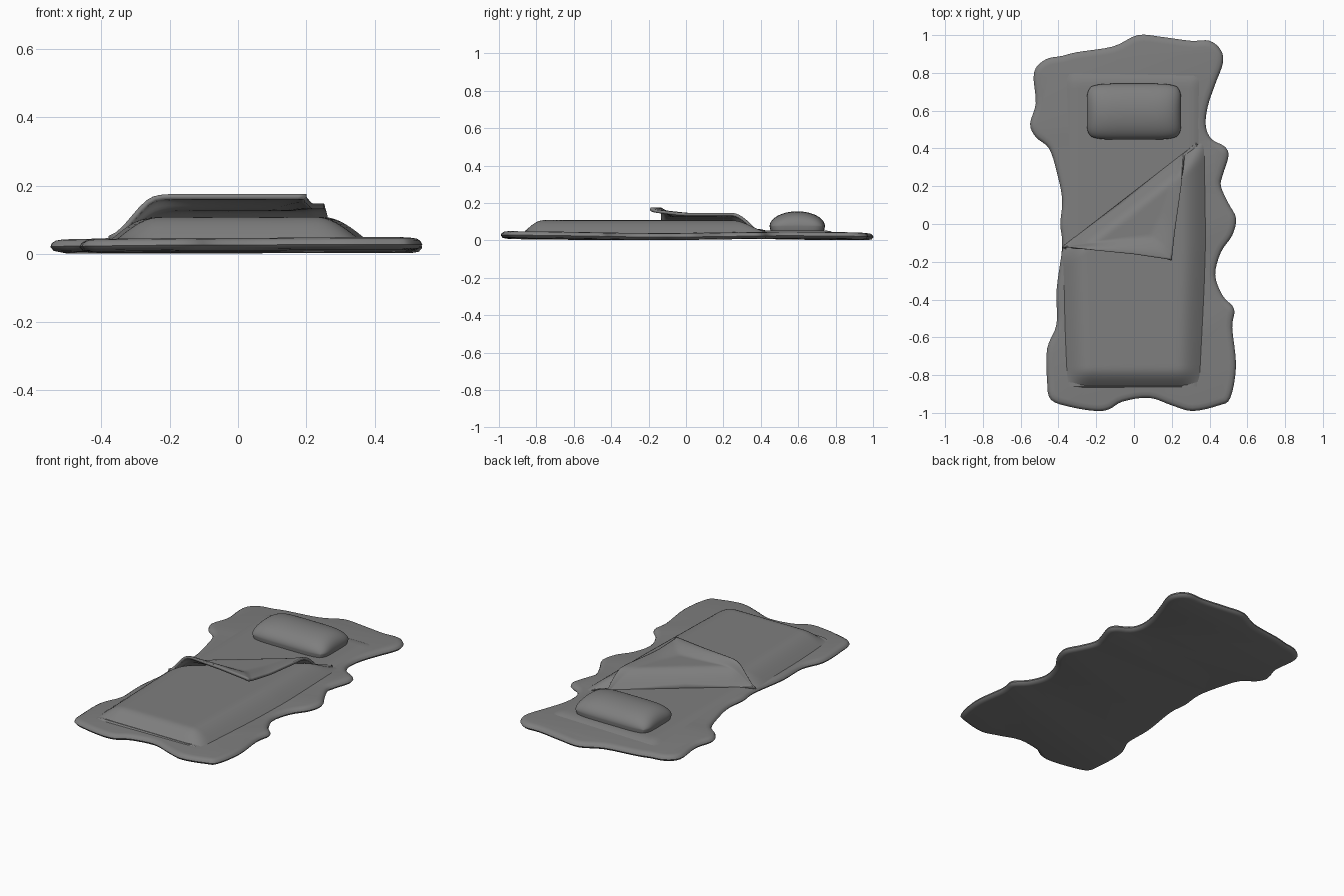
import bpy, bmesh, math
from mathutils import Vector

cube = bpy.data.objects.get("Cube")
if cube:
    bpy.data.objects.remove(cube, do_unlink=True)

grey = bpy.data.materials.new("cloth_grey")
grey.use_nodes = True
COLOUR = (0.21, 0.21, 0.21, 1)
grey.diffuse_color = COLOUR
bsdf = next(n for n in grey.node_tree.nodes if n.type == 'BSDF_PRINCIPLED')
bsdf.inputs["Base Color"].default_value = COLOUR
bsdf.inputs["Roughness"].default_value = 0.8


def finish(name, bm, angle=50):
    mesh = bpy.data.meshes.new(name)
    bm.to_mesh(mesh)
    bm.free()
    obj = bpy.data.objects.new(name, mesh)
    bpy.context.collection.objects.link(obj)
    mesh.materials.append(grey)
    bpy.ops.object.select_all(action='DESELECT')
    obj.select_set(True)
    bpy.context.view_layer.objects.active = obj
    bpy.ops.object.shade_smooth_by_angle(angle=math.radians(angle))
    return obj


def sheet(name, nu, nv, func):
    """Grid surface facing up, from func(u, v) with u and v in 0..1."""
    bm = bmesh.new()
    rows = [[bm.verts.new(func(i / nu, j / nv)) for j in range(nv + 1)]
            for i in range(nu + 1)]
    for a, b in zip(rows, rows[1:]):
        for j in range(nv):
            bm.faces.new((a[j], b[j], b[j + 1], a[j + 1]))
    bmesh.ops.remove_doubles(bm, verts=bm.verts, dist=1e-5)
    bm.normal_update()
    if sum(f.normal.z for f in bm.faces) < 0:
        bmesh.ops.reverse_faces(bm, faces=bm.faces)
    return finish(name, bm)


def ramp(t):
    return math.sin(math.pi / 2 * max(0, min(1, t)))


def lerp(a, b, t):
    return a + (b - a) * t


def along(points, t):
    """Point at 0..1 along evenly weighted segments."""
    s = t * (len(points) - 1)
    i = min(int(s), len(points) - 2)
    return points[i].lerp(points[i + 1], s - i)


# Fur pelt: wavy outline in hundredths, smoothed, with a rounded rim
OUTLINE = [(2, 100), (15, 99), (30, 97), (40, 97), (46, 92), (47, 85), (43, 74),
           (39, 62), (38, 52), (41, 45), (48, 41), (50, 36), (47, 26), (46, 20),
           (50, 11), (54, 3), (52, -6), (46, -15), (43, -27), (47, -38), (53, -45),
           (52, -55), (54, -75), (51, -92), (45, -96), (31, -99), (20, -96),
           (8, -92), (-6, -94), (-13, -98), (-20, -99), (-33, -97), (-44, -93),
           (-46, -83), (-46, -66), (-41, -53), (-41, -35), (-38, -12), (-39, 0),
           (-38, 13), (-41, 28), (-45, 40), (-52, 46), (-55, 53), (-52, 64),
           (-53, 80), (-47, 87), (-38, 89), (-30, 91), (-11, 94)]
ctrl = [Vector(p) / 100 for p in OUTLINE]
path = []
for i in range(len(ctrl)):
    a, b, c, d = (ctrl[(i + k) % len(ctrl)] for k in (-1, 0, 1, 2))
    for t in (0, 0.25, 0.5, 0.75):
        path.append(0.5 * (2 * b + (c - a) * t + (2 * a - 5 * b + 4 * c - d) * t**2
                           + (3 * b - a - 3 * c + d) * t**3))
RIM = [(0.03, 0.006), (0.01, 0.01), (0, 0.022), (0.005, 0.033), (0.016, 0.04),
       (0.035, 0.043)]
bm = bmesh.new()
rings = []
for inset, z in RIM:
    ring = []
    for i, p in enumerate(path):
        tan = (path[(i + 1) % len(path)] - path[i - 1]).normalized()
        q = p + Vector((tan.y, -tan.x)) * inset
        wave = 0.004 * math.sin(4 * q.y - 2 * q.x) - 0.002 * q.y
        ring.append(bm.verts.new((q.x, q.y, z + wave)))
    rings.append(ring)
for a, b in zip(rings, rings[1:]):
    for i in range(len(path)):
        bm.faces.new((a[i - 1], a[i], b[i], b[i - 1]))
bm.faces.new(rings[0])
bm.faces.new(rings[-1])
bmesh.ops.recalc_face_normals(bm, faces=bm.faces)
finish("fur_pelt", bm, 60)


# Thin mat under the bedding
def mat_point(u, v):
    x, y = lerp(-0.36, 0.36, u), lerp(-0.86, 0.8, v)
    edge = ramp((0.36 - abs(x)) / 0.06) * ramp((0.8 - y) / 0.06)
    return x, y, 0.038 + 0.016 * edge


sheet("mat", 40, 60, mat_point)

# Blanket, ending at a diagonal fold
START, END = Vector((-0.38, -0.12)), Vector((0.33, 0.43))
FOLD = (END - START).normalized()


def fold_distance(x, y):
    return (x - START.x) * FOLD.y - (y - START.y) * FOLD.x


def blanket_half(y):
    return lerp(0.355, 0.378, min(1, (y + 0.87) / 0.75))


def blanket_height(x, y):
    side = ramp((blanket_half(y) - abs(x)) / 0.13)
    front = ramp((y + 0.87) / 0.11)
    back = ramp(fold_distance(x, y) / 0.1)
    return 0.04 + 0.068 * side * front * back


def blanket_point(u, v):
    # Columns bunch toward both sides for a clean rounded edge
    s = math.sin(math.pi * (u - 0.5))
    x = 0.378 * s
    y_end = min(END.y, START.y + (x - START.x) * FOLD.y / FOLD.x)
    y = lerp(-0.87, y_end, (1 - math.cos(math.pi * v)) / 2)
    x = s * blanket_half(y)
    return x, y, blanket_height(x, y)


sheet("blanket", 48, 64, blanket_point)

# Folded-back corner with a lifted lip
FREE_EDGE = [START, Vector((-0.2, -0.14)), Vector((0, -0.16)), Vector((0.2, -0.19)),
             Vector((0.215, -0.05)), Vector((0.25, 0.2)), Vector((0.26, 0.37)), END]


def flap_point(u, v):
    p = START.lerp(END, u).lerp(along(FREE_EDGE, u), v)
    taper = ramp(u / 0.15) * ramp((1 - u) / 0.1)
    lift = 0.012 + 0.022 * ramp(fold_distance(*p) / 0.1) * taper
    lip = 0.033 * ramp((v - 0.6) / 0.35) * taper
    if u > 0.43:
        lip *= 0.15 + 0.6 * max(0, 1 - (u - 0.43) * 6)
    return p.x, p.y, blanket_height(*p) + lift + lip


flap = sheet("folded_corner", 56, 24, flap_point)
thick = flap.modifiers.new("thickness", 'SOLIDIFY')
thick.thickness = 0.016
thick.offset = -1


# Pillow: soft rounded block with a tucked underside
def pillow_point(u, v):
    a, b = (lerp(-1.12, 1.12, t) for t in (u, v))
    tucked = max(abs(a), abs(b)) > 1.001
    a, b = (math.copysign(ramp(abs(t)), t) for t in (a, b))
    dome = math.sqrt(max(0, 1 - abs(a)**5) * max(0, 1 - b * b))
    size = 0.96 if tucked else 1
    x = 0.25 * a * (1 - 0.1 * b**6) * size
    y = 0.148 * b * (1 - 0.1 * a**6) * size
    return x, 0.595 + y, 0.045 if tucked else 0.075 + 0.08 * dome


sheet("pillow", 56, 56, pillow_point)
